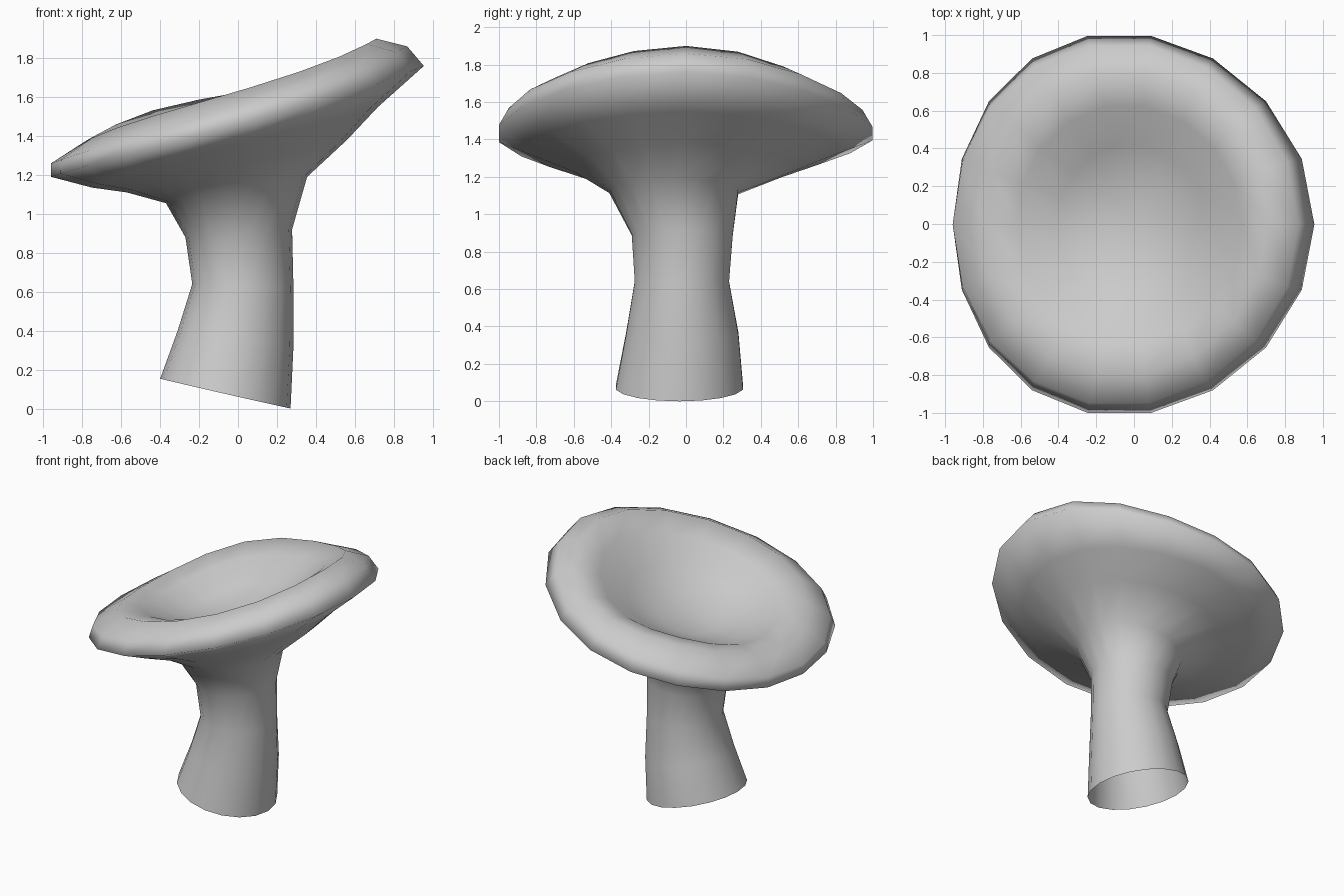
import bpy, bmesh
from math import sin, cos, radians

if "Cube" in bpy.data.objects:
    bpy.data.objects.remove(bpy.data.objects["Cube"])

SIDES = 18
# Each tilted ring: left (x,z), right (x,z), side (x,z), y centre, y half-width, S-bend
STEM_AND_CAP = [
    # flared stem
    (-.40, .153, .27, .00, -.065, .075, -.035, .345, 0),
    (-.31, .40, .285, .32, -.02, .36, -.02, .305, 0),
    (-.235, .64, .285, .62, .02, .64, -.022, .256, 0),
    (-.27, .88, .278, .92, .0, .89, -.02, .274, 0),
    # underside of the cap
    (-.37, 1.055, .355, 1.19, -.01, 1.125, -.065, .35, 0),
    (-.57, 1.11, .56, 1.38, -.02, 1.25, -.01, .60, .03),
    (-.75, 1.135, .72, 1.55, -.05, 1.35, -.01, .83, .04),
    # rim
    (-.96, 1.19, .955, 1.76, -.08, 1.43, -.002, 1.014, .05),
    (-.96, 1.26, .87, 1.86, -.08, 1.52, -.002, .96, .06),
    (-.79, 1.37, .71, 1.90, -.07, 1.61, 0, .81, .09),
    # hollow of the bowl
    (-.62, 1.37, .57, 1.79, -.05, 1.56, 0, .63, .08),
    (-.41, 1.315, .39, 1.595, -.03, 1.44, 0, .42, .04),
    (-.20, 1.305, .20, 1.435, -.02, 1.365, 0, .21, 0),
]


def ring_points(xl, zl, xr, zr, xs, zs, yc, hy, bend):
    """Bent ellipse through the left, right and side points; the back bends more."""
    for i in range(SIDES):
        a = radians(360 * i / SIDES)
        c, c2 = cos(a), cos(a) ** 2
        x = xs + ((xl + xr) / 2 - xs) * c2 + (xr - xl) / 2 * c
        z = zs + ((zl + zr) / 2 - zs) * c2 + (zr - zl) / 2 * c
        yield x, yc + hy * sin(a), z - bend * (1 + .5 * sin(a)) * c * (1 - c2)


bm = bmesh.new()
rings = [[bm.verts.new(p) for p in ring_points(*r)] for r in STEM_AND_CAP]
for lo, hi in zip(rings, rings[1:]):
    for i in range(SIDES):
        j = (i + 1) % SIDES
        bm.faces.new((lo[i], lo[j], hi[j], hi[i]))
# bowl centre fan; the stem stays open at the bottom
centre = bm.verts.new((-.01, 0, 1.355))
for i in range(SIDES):
    bm.faces.new((rings[-1][i], rings[-1][(i + 1) % SIDES], centre))
for f in bm.faces:
    f.smooth = True

mesh = bpy.data.meshes.new("mushroom_cup")
bm.to_mesh(mesh)
bm.free()
bpy.context.collection.objects.link(bpy.data.objects.new("mushroom_cup", mesh))
